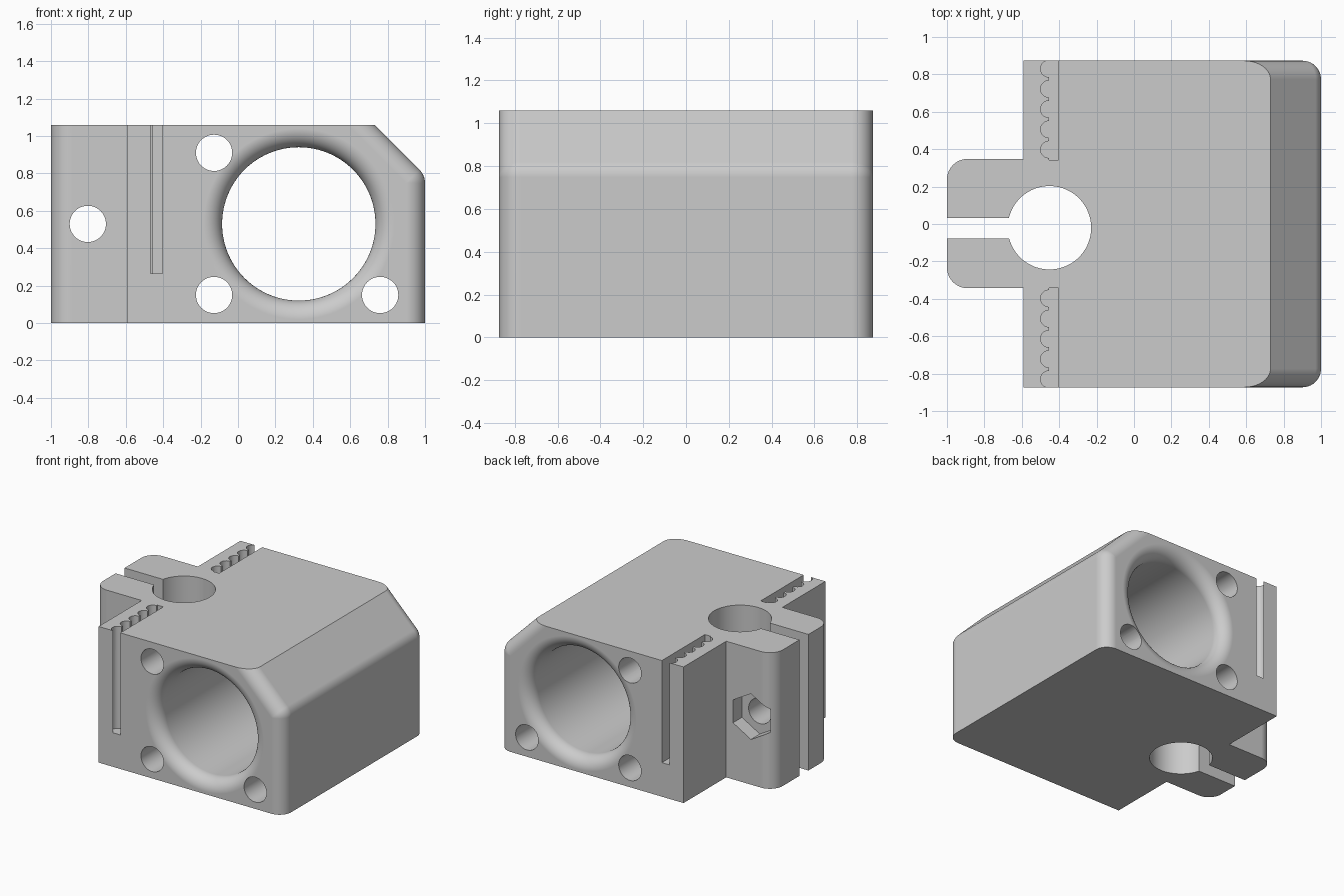
import bpy, bmesh, math
from math import cos, sin, pi, sqrt

if "Cube" in bpy.data.objects:
    bpy.data.objects.remove(bpy.data.objects["Cube"])

H, Y, R = 1.06, 0.873, 0.1          # height, half depth, fillet radius
BACK = -0.59                        # plane where the clamp jaws start

grey = bpy.data.materials.new("plain grey")
grey.diffuse_color = (0.6, 0.6, 0.6, 1)
grey.use_nodes = True
grey.node_tree.nodes["Principled BSDF"].inputs["Base Color"].default_value = grey.diffuse_color


def loft(name, rings):
    """Skin a list of equal-length closed rings and cap both ends."""
    bm = bmesh.new()
    rows = [[bm.verts.new(p) for p in ring] for ring in rings]
    n = len(rows[0])
    for a, b in zip(rows, rows[1:]):
        for i in range(n):
            bm.faces.new((a[i], a[(i + 1) % n], b[(i + 1) % n], b[i]))
    bm.faces.new(rows[0])
    bm.faces.new(rows[-1])
    bmesh.ops.recalc_face_normals(bm, faces=bm.faces)
    me = bpy.data.meshes.new(name)
    bm.to_mesh(me)
    bm.free()
    me.materials.append(grey)
    ob = bpy.data.objects.new(name, me)
    bpy.context.collection.objects.link(ob)
    return ob


def prism_z(name, pts, lo, hi):
    return loft(name, [[(x, y, z) for x, y in pts] for z in (lo, hi)])


def prism_y(name, pts, lo, hi):
    return loft(name, [[(x, y, z) for x, z in pts] for y in (lo, hi)])


def arc(cx, cy, r, a0, a1, n):
    return [(cx + r * cos(a0 + (a1 - a0) * i / n), cy + r * sin(a0 + (a1 - a0) * i / n))
            for i in range(n + 1)]


def circle(cx, cy, r, n=48, start=0.0):
    return arc(cx, cy, r, start, start + 2 * pi, n)[:-1]


# body: side profile with a sloped corner, shrunk inward towards both ends for the fillet
def body_ring(d, y):
    c = 1.79
    pts = [(BACK, 0), (1 - d, 0)]
    pts += arc(1 - R, c - R * sqrt(2) - (1 - R), max(R - d, 0.0005), 0, pi / 4, 6)
    pts += [(c - d * sqrt(2) - H, H), (BACK, H)]
    return [(x, y, z) for x, z in pts]


steps = [i * pi / 2 / 10 for i in range(11)]
ends = [(R * (1 - sin(a)), Y - R + R * cos(a)) for a in steps]
rings = [body_ring(d, -y) for d, y in ends] + [body_ring(d, y) for d, y in reversed(ends)]
body = loft("carriage_body", rings)

# clamp jaws: rounded tab behind the body
jaw_y0, jaw_y1 = -0.343, 0.348
tab = ([(-0.3, jaw_y0), (-0.3, jaw_y1)]
       + arc(-0.89, jaw_y1 - 0.11, 0.11, pi / 2, pi, 10)
       + arc(-0.89, jaw_y0 + 0.11, 0.11, pi, 1.5 * pi, 10))
jaws = prism_z("clamp_jaws", tab, 0, H)

cutters = []

# main bore with flared mouths
flare = [(0.51 - R * cos(a), Y - R + R * sin(a)) for a in steps] + [(0.51, Y + 0.1)]
bore = [(r, -y) for r, y in reversed(flare)] + flare
cutters.append(loft("bore_cutter",
                    [[(x, y, z) for x, z in circle(0.325, 0.53, r, 96)] for r, y in bore]))

# screw holes through the body and the jaws
for x, z in ((-0.128, 0.91), (-0.128, 0.15), (0.76, 0.15), (-0.803, 0.53)):
    cutters.append(prism_y("screw_hole_cutter", circle(x, z, 0.097), -1.2, 1.2))

# hexagonal nut pocket in the rear jaw
cutters.append(prism_y("nut_pocket_cutter", circle(-0.803, 0.53, 0.178, 6, pi / 2), 0.238, 0.5))

# rod hole and clamp slit
cutters.append(prism_z("rod_hole_cutter", circle(-0.452, -0.02, 0.223, 72), -0.2, 1.3))
slit = [(-1.2, -0.078), (-0.5, -0.078), (-0.5, 0.032), (-1.2, 0.032)]
cutters.append(prism_z("slit_cutter", slit, -0.2, 1.3))

# toothed belt slots, mirrored front and back
belt = [(-0.403, 1.0), (-0.403, 0.343), (-0.455, 0.343)]
for k in range(5):
    belt += arc(-0.455, 0.398 + 0.108 * k, 0.045, 1.5 * pi, 0.5 * pi, 10)
belt.append((-0.455, 1.0))
for s in (1, -1):
    cutters.append(prism_z("belt_slot_cutter", [(x, s * y) for x, y in belt], 0.265, 1.3))

# combine the parts
bpy.context.view_layer.objects.active = body
body.select_set(True)
for ob, op in [(jaws, 'UNION')] + [(c, 'DIFFERENCE') for c in cutters]:
    mod = body.modifiers.new("cut", 'BOOLEAN')
    mod.operation, mod.solver, mod.object = op, 'EXACT', ob
    bpy.ops.object.modifier_apply(modifier=mod.name)
    bpy.data.objects.remove(ob)

bpy.ops.object.shade_smooth_by_angle(angle=math.radians(30))
wn = body.modifiers.new("even_shading", 'WEIGHTED_NORMAL')
wn.keep_sharp = True
